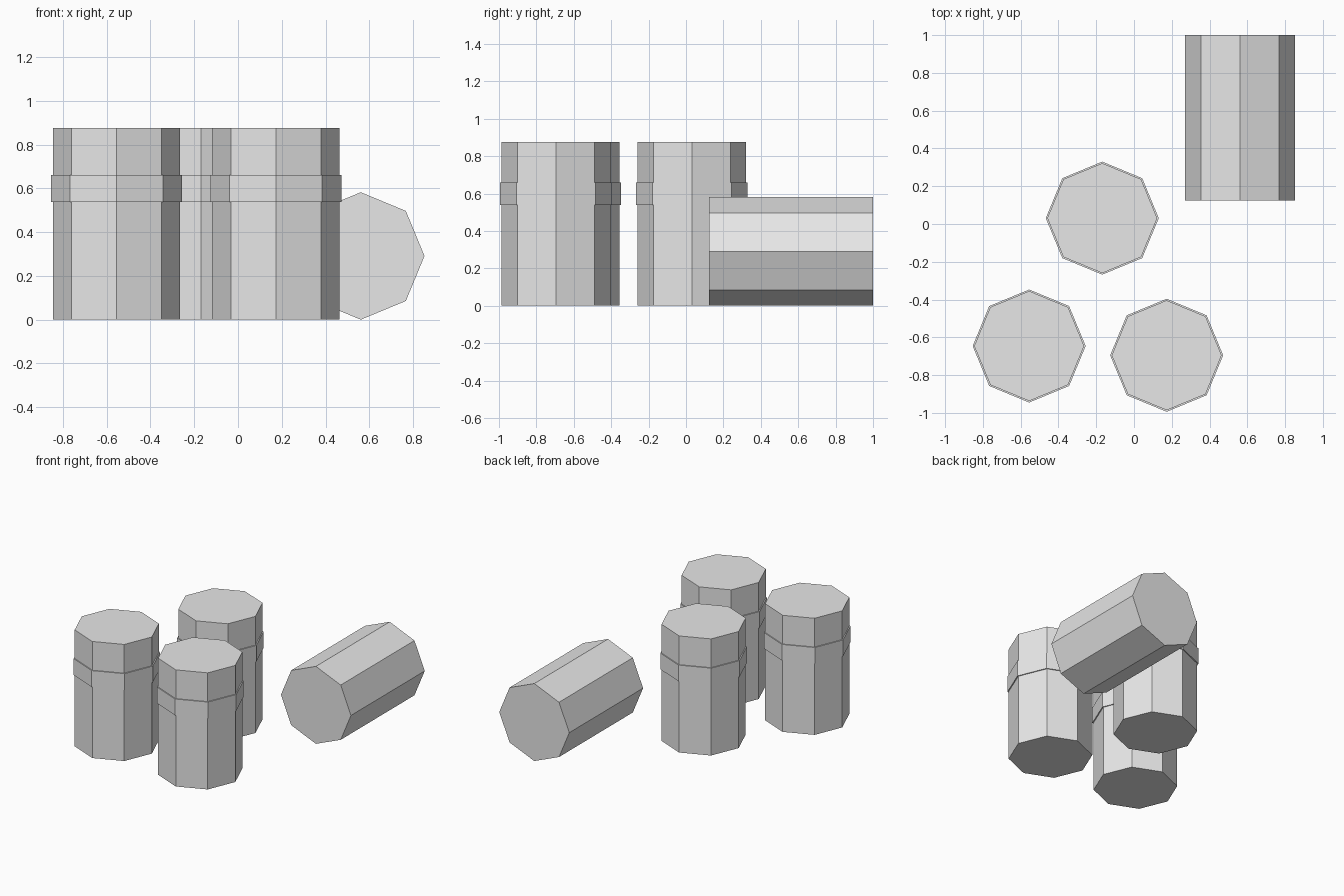
import bpy
from math import pi

cube = bpy.data.objects.get("Cube")
if cube:
    bpy.data.objects.remove(cube, do_unlink=True)

SIDES = 8
RADIUS = 0.291
BAND_RADIUS = 0.299
HEIGHT = 0.876
BAND_LOW, BAND_HIGH = 0.538, 0.66

# One plain grey for everything
grey = bpy.data.materials.new("light_grey")
grey.use_nodes = True
colour = (0.8, 0.8, 0.8, 1)
grey.diffuse_color = colour
grey.node_tree.nodes["Principled BSDF"].inputs["Base Color"].default_value = colour


def prism(name, radius, depth, centre, rotation=(0, 0, 0)):
    """Flat-shaded octagonal prism with corners on its local axes."""
    bpy.ops.mesh.primitive_cylinder_add(
        vertices=SIDES, radius=radius, depth=depth,
        location=centre, rotation=rotation)
    obj = bpy.context.object
    obj.name = name
    obj.data.name = name
    obj.data.materials.append(grey)
    return obj


# Three standing barrels, each with a raised band
standing = {
    "left": (0.173, -0.695),
    "right": (-0.555, -0.646),
    "back": (-0.168, 0.031),
}
for side, (x, y) in standing.items():
    prism(f"{side}_barrel", RADIUS, HEIGHT, (x, y, HEIGHT / 2))
    prism(f"{side}_barrel_band", BAND_RADIUS, BAND_HIGH - BAND_LOW,
          (x, y, (BAND_LOW + BAND_HIGH) / 2))

# Barrel lying on its side, pointing front to back
prism("lying_barrel", RADIUS, HEIGHT, (0.561, 1 - HEIGHT / 2, RADIUS), (pi / 2, 0, 0))
